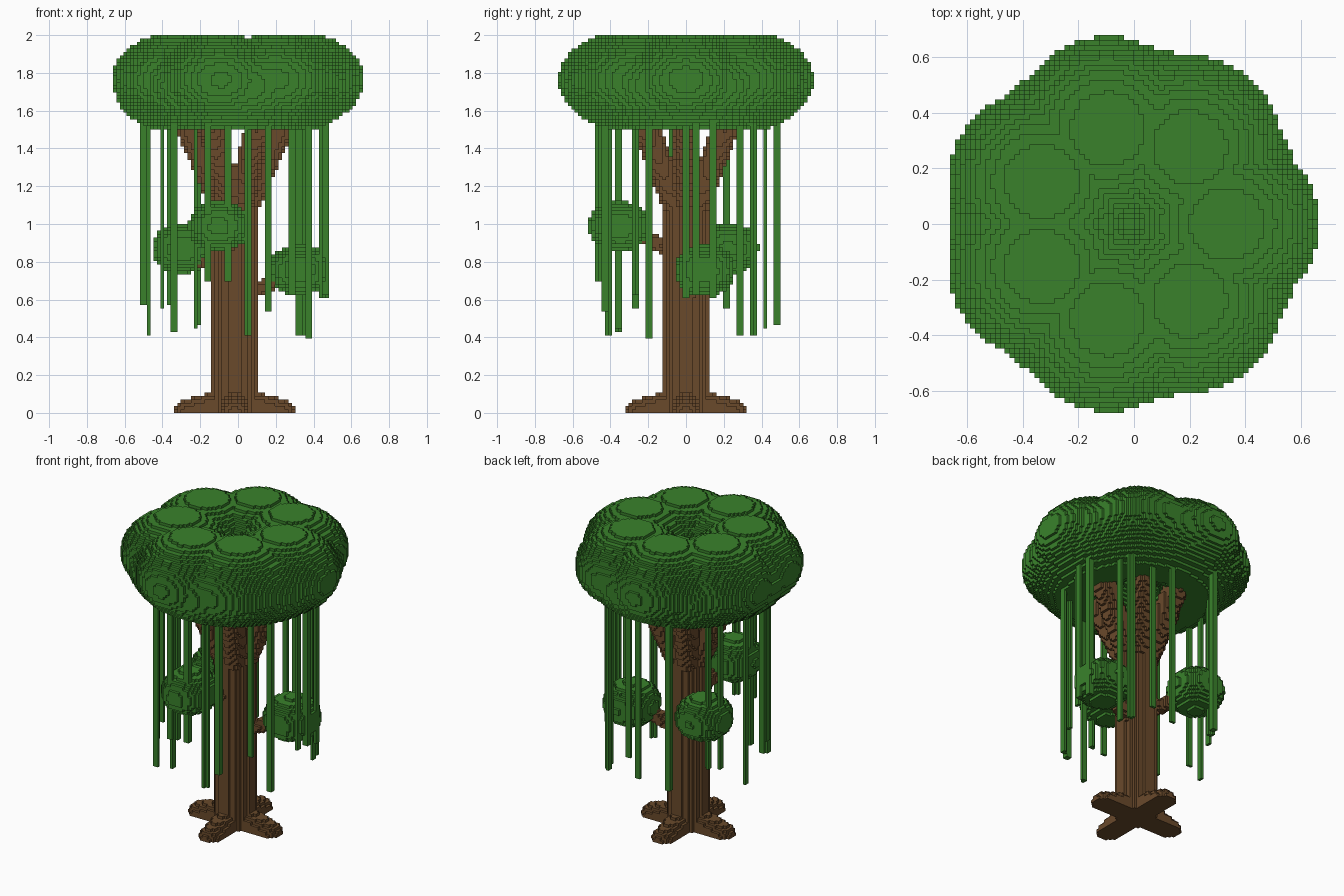
import bpy
import math
from math import floor, cos, sin, tau
from mathutils import Vector

cube = bpy.data.objects.get("Cube")
if cube:
    bpy.data.objects.remove(cube)

CELL = 2 / 112                      # edge length of one block
AXIS = Vector((-CELL, 0, 0))        # foot of the trunk


def make_material(name, colour):
    mat = bpy.data.materials.new(name)
    mat.use_nodes = True
    mat.diffuse_color = colour
    mat.node_tree.nodes["Principled BSDF"].inputs["Base Color"].default_value = colour
    return mat


leaf_green = make_material("leaf green", (0.041, 0.222, 0.024, 1))
bark_brown = make_material("bark brown", (0.142, 0.068, 0.024, 1))


def fill(low, high, inside):
    """Blocks between two corners whose centre passes the test."""
    spans = [range(floor(a / CELL) - 1, floor(b / CELL) + 2) for a, b in zip(low, high)]
    return {(i, j, k)
            for i in spans[0] for j in spans[1] for k in spans[2]
            if k >= 0 and k < 112
            and inside(Vector((i + 0.5, j + 0.5, k + 0.5)) * CELL)}


def ellipsoid(centre, radius, height, power=2):
    """Flattened ball; a higher power makes it boxier."""
    centre = Vector(centre)
    size = Vector((radius, radius, height))
    return fill(centre - size, centre + size,
                lambda p: sum(abs(d / s) ** power for d, s in zip(p - centre, size)) <= 1)


def ring(centre, radius, width, height):
    """Flat-lying ring with an oval section."""
    reach = Vector((radius + width, radius + width, height))

    def inside(p):
        d = p - centre
        return ((math.hypot(d.x, d.y) - radius) / width) ** 2 + (d.z / height) ** 2 <= 1
    return fill(centre - reach, centre + reach, inside)


def limb(start, end, radius):
    """Round-ended bar of blocks between two points."""
    start, end = Vector(start), Vector(end)
    along = end - start
    low = [min(a, b) - radius for a, b in zip(start, end)]
    high = [max(a, b) + radius for a, b in zip(start, end)]

    def inside(p):
        t = max(0, min(1, (p - start).dot(along) / along.length_squared))
        return (p - start - along * t).length <= radius
    return fill(low, high, inside)


def column(x, y, bottom, top, radius):
    """Upright round bar with flat ends."""
    return fill((x - radius, y - radius, bottom), (x + radius, y + radius, top),
                lambda p: bottom <= p.z <= top and math.hypot(p.x - x, p.y - y) <= radius)


def build(name, cells, mat):
    """Make a mesh of the outer block faces only."""
    points, faces = {}, []
    for cell in cells:
        for axis in range(3):
            u, v = (axis + 1) % 3, (axis + 2) % 3
            for side in (0, 1):
                beside = list(cell)
                beside[axis] += 2 * side - 1
                if tuple(beside) in cells:
                    continue
                quad = []
                for du, dv in ((0, 0), (1, 0), (1, 1), (0, 1)):
                    corner = list(cell)
                    corner[axis] += side
                    corner[u] += du
                    corner[v] += dv
                    quad.append(points.setdefault(tuple(corner), len(points)))
                faces.append(quad if side else quad[::-1])
    mesh = bpy.data.meshes.new(name)
    mesh.from_pydata([Vector(p) * CELL for p in points], [], faces)
    mesh.materials.append(mat)
    obj = bpy.data.objects.new(name, mesh)
    bpy.context.collection.objects.link(obj)


def around(count, radius, height):
    """Points evenly spaced in a circle about the trunk."""
    return [AXIS + Vector((radius * cos(tau * n / count), radius * sin(tau * n / count), height))
            for n in range(count)]


# Crown: a thick ring with seven flattened clumps and a hollow middle
crown = ring(AXIS + Vector((0, 0, 1.735)), 0.35, 0.288, 0.238)
crown |= ellipsoid(AXIS + Vector((0, 0, 1.72)), 0.1, 0.06)
for centre in around(7, 0.35, 1.762):
    crown |= ellipsoid(centre, 0.333, 0.25)
build("crown", crown, leaf_green)

# Trunk with six spreading boughs and four roots
trunk = column(AXIS.x, AXIS.y, 0, 1.1, 0.122)
for tip in around(6, 0.35, 1.76):
    trunk |= limb(AXIS + Vector((0, 0, 0.95)), tip, 0.07)
for tip in around(4, 0.25, 0):
    trunk |= limb(AXIS + Vector((0, 0, 0.07)), tip, 0.072)

# Side branches, each carrying a leaf ball
balls = {"front_leaf_ball": ((-0.1, -0.355, 0.99), 0.83),
         "right_leaf_ball": ((-0.29, 0.225, 0.87), 0.7),
         "left_leaf_ball": ((0.325, 0.1, 0.755), 0.6)}
for name, (centre, joint) in balls.items():
    trunk |= limb(AXIS + Vector((0, 0, joint)), centre, 0.04)
    build(name, ellipsoid(centre, 0.16, 0.132, 2.3), leaf_green)
build("trunk", trunk - crown, bark_brown)

# Hanging vines: x, y and lower end
vines = [(-.475, .05, .41), (.05, -.405, .41), (-.345, -.36, .43), (.315, .35, .41),
         (.38, -.2, .4), (.35, .285, .41), (-.225, -.36, .45), (-.215, .485, .46),
         (.05, .42, .44), (-.505, -.08, .57), (-.4, -.27, .56), (.16, -.43, .53),
         (-.4, .21, .56), (-.36, .28, .57), (.28, -.27, .62), (.435, 0, .6),
         (.47, .05, .62), (.47, .15, .6), (-.16, -.475, .7), (-.05, -.45, .7),
         (.16, .365, .54)]
strands = set()
for x, y, bottom in vines:
    strands |= column(x, y, bottom, 1.62, 0.0165)
build("hanging_vines", strands - crown, leaf_green)
